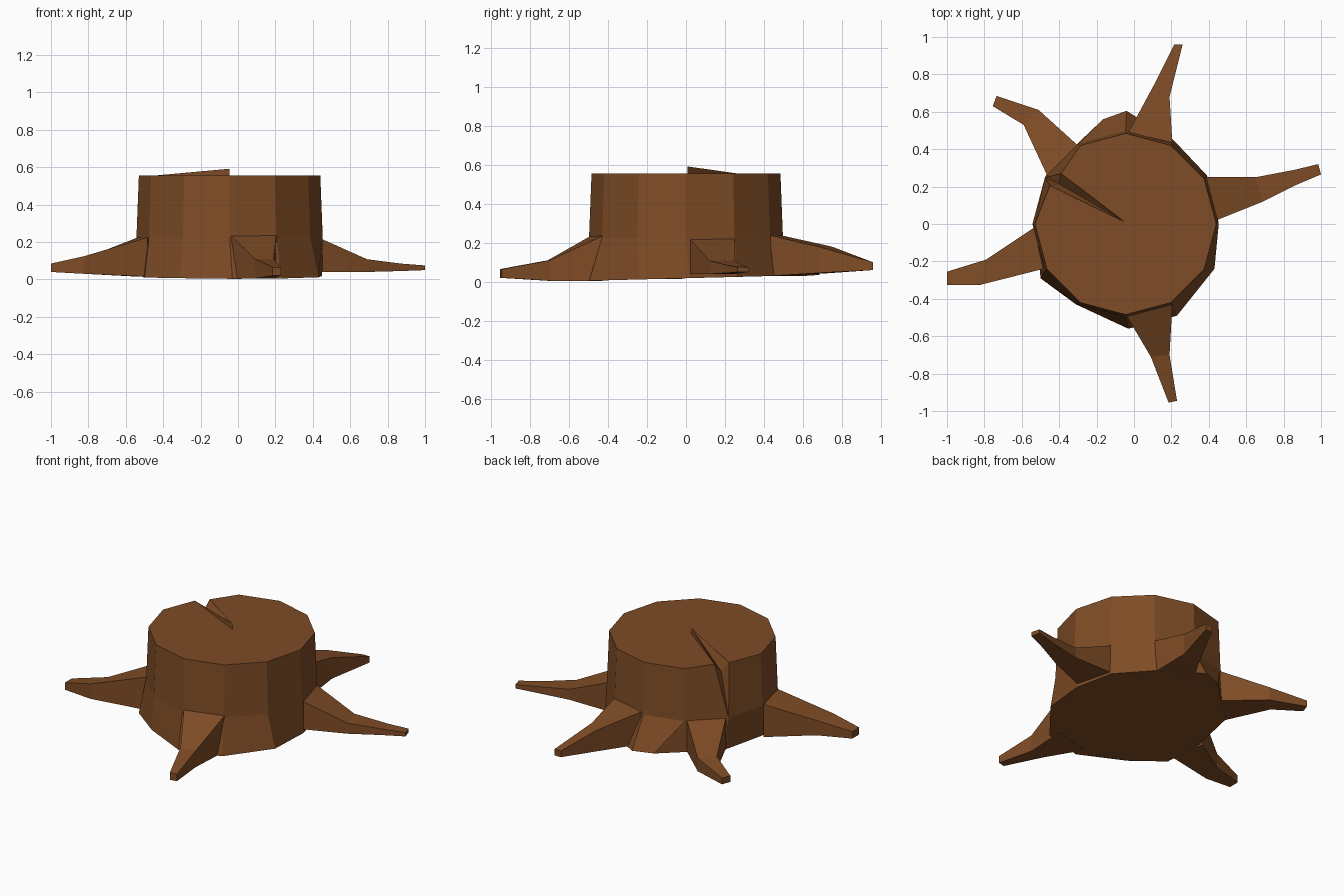
import bpy, math

if "Cube" in bpy.data.objects:
    bpy.data.objects.remove(bpy.data.objects["Cube"])

bark = bpy.data.materials.new("brown bark")
bark.diffuse_color = (0.21, 0.072, 0.019, 1)
bark.use_nodes = True
bark.node_tree.nodes["Principled BSDF"].inputs["Base Color"].default_value = bark.diffuse_color


def make(name, verts, faces):
    me = bpy.data.meshes.new(name)
    me.from_pydata(verts, [], faces)
    me.materials.append(bark)
    ob = bpy.data.objects.new(name, me)
    bpy.context.collection.objects.link(ob)
    bpy.context.view_layer.objects.active = ob
    ob.select_set(True)
    bpy.ops.object.mode_set(mode='EDIT')
    bpy.ops.mesh.select_all(action='SELECT')
    bpy.ops.mesh.normals_make_consistent(inside=False)
    bpy.ops.object.mode_set(mode='OBJECT')
    ob.select_set(False)
    return ob


# Trunk: 12-sided, slightly tapered, with an uneven flared foot
N, CX, SPLIT = 12, -0.045, 5
foot = [(0.45, 0.02), (0.39, 0.26), (0.21, 0.45), (-0.04, 0.605),
        (-0.165, 0.56), (-0.46, 0.28), (-0.52, -0.03), (-0.5, -0.29),
        (-0.31, -0.43), (-0.03, -0.56), (0.23, -0.49), (0.43, -0.24)]


def ring(r, z):
    return [(CX + r * math.cos(math.tau * i / N), r * math.sin(math.tau * i / N), z)
            for i in range(N)]


verts = [(x, y, 0.018 + 0.026 * y) for x, y in foot] + ring(0.498, 0.225) + ring(0.485, 0.555)
# Split: rim corner replaced by two points, a groove point, and a raised core point
A = 2 * N + SPLIT
verts[A] = (-0.45, 0.205, 0.555)
B, C, O, P = range(3 * N, 3 * N + 4)
verts += [(-0.39, 0.27, 0.555), (-0.40, 0.215, 0.49), (CX, 0.008, 0.555), (CX, 0.008, 0.592)]
faces = [tuple(range(N))]
for i in range(N):
    j = (i + 1) % N
    faces.append((i, j, N + j, N + i))
    top_j = B if j == SPLIT else 2 * N + j
    faces.append((N + i, N + j, top_j, 2 * N + i))
D = N + SPLIT
cap = [2 * N + (SPLIT + k) % N for k in range(N)]
faces += [(O, cap[k], cap[k + 1]) for k in range(N - 1)] + [(O, cap[-1], B)]
faces += [(A, C, D), (B, D, C), (A, P, C), (B, C, P), (A, O, P), (B, P, O)]
make("trunk", verts, faces)

# Roots: each a tapering run of sections (x1, y1, x2, y2, top z, bottom z)
roots = {
    "front_root": [(-0.04, -0.49, 0.205, -0.43, 0.235, 0.005),
                   (0.09, -0.71, 0.19, -0.70, 0.11, 0.005),
                   (0.185, -0.955, 0.23, -0.945, 0.065, 0.02)],
    "right_root": [(0.44, 0.02, 0.385, 0.25, 0.22, 0.04),
                   (0.69, 0.12, 0.65, 0.25, 0.108, 0.04),
                   (0.87, 0.21, 0.86, 0.29, 0.085, 0.045),
                   (1.0, 0.265, 0.985, 0.32, 0.075, 0.05)],
    "back_root": [(0.205, 0.435, -0.03, 0.49, 0.238, 0.03),
                  (0.19, 0.68, 0.11, 0.75, 0.18, 0.045),
                  (0.26, 0.96, 0.215, 0.96, 0.10, 0.06)],
    "back_left_root": [(-0.30, 0.42, -0.46, 0.25, 0.228, 0.03),
                       (-0.51, 0.61, -0.59, 0.53, 0.115, 0.03),
                       (-0.735, 0.685, -0.755, 0.63, 0.075, 0.035)],
    "left_root": [(-0.535, -0.02, -0.485, -0.24, 0.225, 0.015),
                  (-0.79, -0.19, -0.82, -0.325, 0.125, 0.03),
                  (-1.0, -0.255, -1.0, -0.325, 0.085, 0.04)],
}
for name, secs in roots.items():
    v, f = [], [(0, 1, 2, 3)]
    for k, (x1, y1, x2, y2, zt, zb) in enumerate(secs):
        v += [(x1, y1, zb), (x2, y2, zb), (x2, y2, zt), (x1, y1, zt)]
        if k:
            b = 4 * k
            f += [(b - 4 + q, b - 4 + (q + 1) % 4, b + (q + 1) % 4, b + q) for q in range(4)]
    n = len(v)
    f.append((n - 4, n - 3, n - 2, n - 1))
    make(name, v, f)
